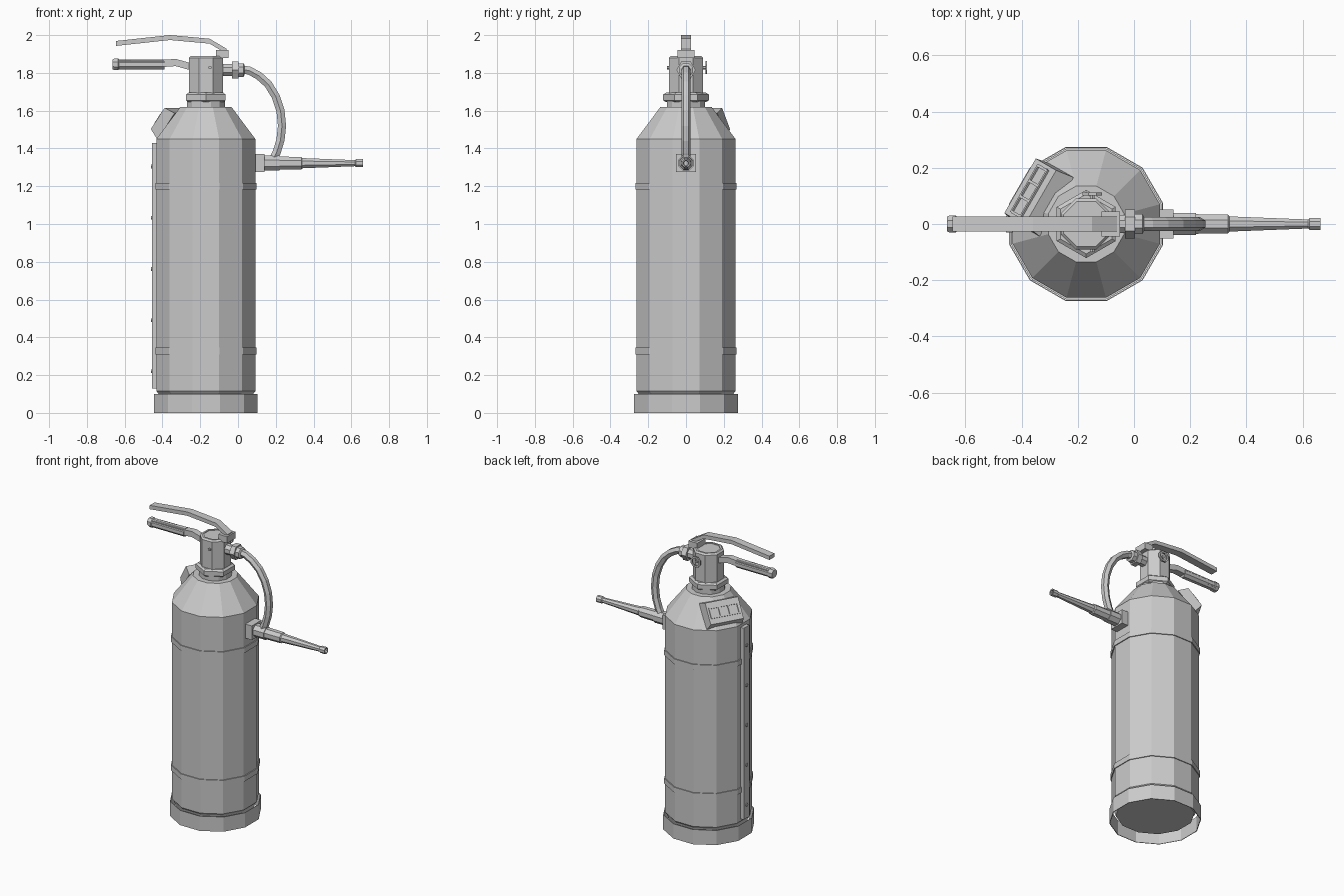
import bpy, bmesh, math
from mathutils import Matrix, Vector

cube = bpy.data.objects.get("Cube")
if cube:
    bpy.data.objects.remove(cube)

grey = bpy.data.materials.new("plain grey")
grey.use_nodes = True
colour = (0.6, 0.6, 0.6, 1)
grey.diffuse_color = colour
grey.node_tree.nodes["Principled BSDF"].inputs["Base Color"].default_value = colour

CX = -0.17                      # centre line of the cylinder
TO_X = Matrix.Rotation(math.pi / 2, 4, 'Y')
TO_Y = Matrix.Rotation(-math.pi / 2, 4, 'X')


def finish(name, bm, matrix=Matrix()):
    bmesh.ops.recalc_face_normals(bm, faces=bm.faces)
    mesh = bpy.data.meshes.new(name)
    bm.to_mesh(mesh)
    bm.free()
    mesh.materials.append(grey)
    obj = bpy.data.objects.new(name, mesh)
    bpy.context.collection.objects.link(obj)
    obj.matrix_world = matrix
    return obj


def lathe(name, profile, sides, at=(CX, 0, 0), turn=Matrix(), loop=False, phase=0.5):
    """Turn (flat radius, height) pairs into a faceted solid; loop closes a hollow ring."""
    bm = bmesh.new()
    rings = []
    for r, z in profile:
        r /= math.cos(math.pi / sides)
        angles = [math.tau * (i + phase) / sides for i in range(sides)]
        rings.append([bm.verts.new((r * math.cos(a), r * math.sin(a), z)) for a in angles])
    pairs = list(zip(rings, rings[1:]))
    if loop:
        pairs.append((rings[-1], rings[0]))
    else:
        bm.faces.new(rings[0])
        bm.faces.new(rings[-1])
    for low, high in pairs:
        for i in range(sides):
            j = (i + 1) % sides
            bm.faces.new((low[i], low[j], high[j], high[i]))
    return finish(name, bm, Matrix.Translation(at) @ turn)


def box(name, centre, size, matrix=Matrix()):
    bm = bmesh.new()
    bmesh.ops.create_cube(bm, size=1)
    bmesh.ops.scale(bm, vec=size, verts=bm.verts)
    bmesh.ops.translate(bm, vec=centre, verts=bm.verts)
    return finish(name, bm, matrix)


def ribbon(name, path, half_thick, half_wide):
    """Bent bar following an x-z path."""
    bm = bmesh.new()
    outline = [(x, z + half_thick) for x, z in path] + [(x, z - half_thick) for x, z in reversed(path)]
    face = bm.faces.new([bm.verts.new((x, -half_wide, z)) for x, z in outline])
    new = bmesh.ops.extrude_face_region(bm, geom=[face])["geom"]
    moved = [v for v in new if isinstance(v, bmesh.types.BMVert)]
    bmesh.ops.translate(bm, vec=(0, 2 * half_wide, 0), verts=moved)
    return finish(name, bm)


# Cylinder, foot ring and raised bands
lathe("cylinder_body", [(0.235, 0.05), (0.25, 0.1), (0.262, 0.115), (0.262, 1.45), (0.135, 1.62)], 12)
lathe("foot_ring", [(0.274, 0), (0.274, 0.1), (0.27, 0.1), (0.27, 0)], 12, loop=True)
for label, z in (("lower", 0.328), ("upper", 1.2)):
    lathe(label + "_band", [(0.26, z - 0.018), (0.268, z - 0.018), (0.268, z + 0.018), (0.26, z + 0.018)],
          12, loop=True)

# Neck, nut and valve
lathe("neck_collar", [(0.1, 1.6), (0.1, 1.66)], 12)
lathe("neck_nut", [(0.092, 1.645), (0.105, 1.655), (0.105, 1.685), (0.092, 1.695)], 6)
lathe("valve_body", [(0.09, 1.68), (0.09, 1.88), (0.08, 1.89), (0.068, 1.89), (0.068, 1.885)], 8)

# Safety pin with its pull ring
pin_at = (-0.148, 0, 1.828)
lathe("safety_pin", [(0.008, -0.1), (0.008, 0.105)], 6, pin_at, TO_Y)
lathe("pull_ring", [(0.035, 0.102), (0.035, 0.112), (0.024, 0.112), (0.024, 0.102)], 8, pin_at, TO_Y, loop=True)

# Lower handle and grip
ribbon("lower_handle", [(-0.64, 1.847), (-0.4, 1.85), (-0.33, 1.855), (-0.24, 1.83)], 0.019, 0.022)
lathe("handle_grip", [(0.026, -0.665), (0.031, -0.655), (0.031, -0.635), (0.027, -0.63), (0.027, -0.39)],
      8, (0, 0, 1.845), TO_X)

# Upper lever and its pivot block
ribbon("upper_lever", [(-0.645, 1.956), (-0.36, 1.987), (-0.15, 1.968), (-0.06, 1.914)], 0.013, 0.026)
box("lever_pivot", (-0.083, 0, 1.9), (0.066, 0.09, 0.044))

# Hose coupling on the valve
lathe("hose_coupling", [(0.032, -0.1), (0.032, 0.0), (0.036, 0.0), (0.036, 0.03), (0.026, 0.035)],
      8, (0, 0, 1.815), TO_X)
lathe("coupling_nut", [(0.044, -0.032), (0.044, 0.003)], 6, (0, 0, 1.815), TO_X)

# Hose
curve = bpy.data.curves.new("hose", 'CURVE')
curve.dimensions = '3D'
curve.bevel_depth = 0.025
curve.bevel_resolution = 1
curve.use_fill_caps = True
path = [(0.02, 1.818), (0.06, 1.812), (0.11, 1.785), (0.16, 1.74), (0.2, 1.675),
        (0.225, 1.6), (0.233, 1.52), (0.225, 1.445), (0.205, 1.38), (0.18, 1.33)]
spline = curve.splines.new('POLY')
spline.points.add(len(path) - 1)
for point, (x, z) in zip(spline.points, path):
    point.co = (x, 0, z, 1)
spline.use_smooth = False
curve.materials.append(grey)
bpy.context.collection.objects.link(bpy.data.objects.new("hose", curve))

# Nozzle clip and nozzle with a hollow tip
box("nozzle_clip", (0.112, 0, 1.322), (0.056, 0.104, 0.096))
lathe("nozzle_socket", [(0.04, 0.13), (0.04, 0.22)], 8, (0, 0, 1.322), TO_X)
lathe("nozzle", [(0.035, 0.21), (0.033, 0.335), (0.027, 0.34), (0.016, 0.62), (0.021, 0.625),
                 (0.021, 0.663), (0.014, 0.663), (0.011, 0.6)], 8, (0, 0, 1.322), TO_X)

# Side strip with rivets
box("side_strip", (CX - 0.27, 0, 0.78), (0.03, 0.06, 1.3))
for i in range(5):
    lathe("strip_rivet_%d" % (i + 1), [(0.01, -0.46), (0.01, -0.44)], 6,
          (0, 0, 0.22 + i * 0.271), TO_X)

# Tilted panel on the shoulder, lying on the cone
slope = math.atan2(1.62 - 1.45, 0.262 - 0.135)
panel = (Matrix.Translation((CX, 0, 0)) @ Matrix.Rotation(math.radians(150), 4, 'Z')
         @ Matrix.Translation((0.198, 0, 1.535)) @ Matrix.Rotation(slope, 4, 'Y'))
slab = box("shoulder_panel", (0, 0, 0.005), (0.14, 0.224, 0.07), panel)
for v in slab.data.vertices:            # flare the base
    if v.co.z < 0:
        v.co.x *= 1.25
        v.co.y *= 1.08
for side in (-1, 1):
    box("window_rail", (side * 0.031, 0, 0.043), (0.008, 0.196, 0.009), panel)
for i in range(4):
    box("window_bar", (0, (i - 1.5) * 0.063, 0.043), (0.056, 0.01, 0.009), panel)
